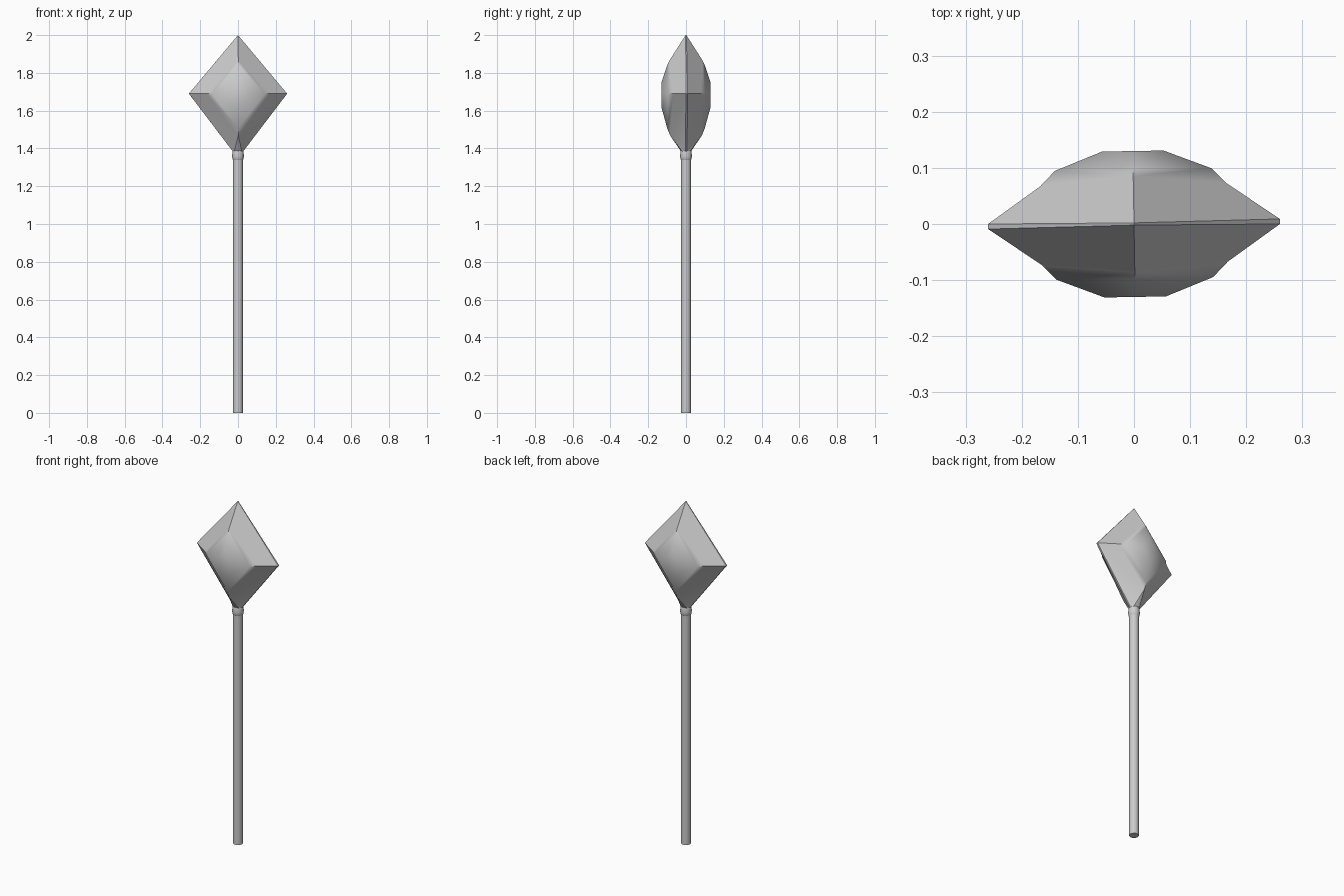
import bpy, bmesh, math

if "Cube" in bpy.data.objects:
    bpy.data.objects.remove(bpy.data.objects["Cube"])

TILT = math.radians(1.0)

def smooth(ob, angle):
    bpy.ops.object.select_all(action='DESELECT')
    ob.select_set(True)
    bpy.context.view_layer.objects.active = ob
    bpy.ops.object.shade_smooth_by_angle(angle=math.radians(angle))

def quarter(name, pts, faces, angle):
    """Front-right quarter of a part, mirrored in x and y."""
    bm = bmesh.new()
    vs = [bm.verts.new(p) for p in pts]
    for f in faces:
        bm.faces.new([vs[i] for i in f])
    bmesh.ops.recalc_face_normals(bm, faces=bm.faces)
    bm.normal_update()
    if bm.faces[:][0].normal.y > 0:
        bmesh.ops.reverse_faces(bm, faces=bm.faces[:])
    me = bpy.data.meshes.new(name)
    bm.to_mesh(me)
    bm.free()
    ob = bpy.data.objects.new(name, me)
    bpy.context.collection.objects.link(ob)
    mod = ob.modifiers.new("mirror", 'MIRROR')
    mod.use_axis = (True, True, False)
    mod.merge_threshold = 0.0002
    bpy.context.view_layer.objects.active = ob
    ob.select_set(True)
    bpy.ops.object.modifier_apply(modifier=mod.name)
    ob.rotation_euler.z = TILT
    smooth(ob, angle)
    return ob

def lathe(name, profile, sides=20):
    """Closed solid turned about the z axis from (radius, height) pairs."""
    bm = bmesh.new()
    rings = [[bm.verts.new((r * math.cos(2 * math.pi * i / sides),
                            r * math.sin(2 * math.pi * i / sides), z))
              for i in range(sides)] for r, z in profile]
    for a, b in zip(rings, rings[1:]):
        for i in range(sides):
            j = (i + 1) % sides
            bm.faces.new((a[i], a[j], b[j], b[i]))
    bm.faces.new(rings[0][::-1])
    bm.faces.new(rings[-1])
    me = bpy.data.meshes.new(name)
    bm.to_mesh(me)
    bm.free()
    ob = bpy.data.objects.new(name, me)
    bpy.context.collection.objects.link(ob)
    smooth(ob, 40)

# shaft
lathe("shaft", [(0.026, 0), (0.026, 1.36)])

# rounded collar under the head
lathe("collar", [(0.026, 1.338), (0.03, 1.345), (0.031, 1.36),
                 (0.03, 1.378), (0.027, 1.392), (0.022, 1.40)])

# diamond head: thin rim, sloping up to the gem setting
E = 0.0045
quarter("head", [
    (0, -0.002, 2.0), (0.26, -E, 1.69), (0.028, -E, 1.385),
    (0.02, -0.02, 1.385), (0, -0.027, 1.385),
    (0, -0.085, 1.87), (0.166, -0.07, 1.69), (0, -0.085, 1.47),
    (0, 0, 2.0), (0.26, 0, 1.69), (0.028, 0, 1.385)],
    [(0, 1, 6, 5), (1, 2, 7, 6), (2, 3, 7), (3, 4, 7),
     (0, 8, 9, 1), (1, 9, 10, 2)], 35)

# faceted domed gem on both faces
rings = [(1.0, 0.085, 0.07), (0.84, 0.099, 0.097), (0.33, 0.13, 0.13)]
pts = []
for s, y_end, y_side in rings:
    pts += [(0, -y_end, 1.69 + 0.18 * s), (0.166 * s, -y_side, 1.69),
            (0, -y_end, 1.69 - 0.22 * s)]
faces = [(6, 7, 8)]
for k in (0, 3):
    faces += [(k, k + 1, k + 4, k + 3), (k + 1, k + 2, k + 5, k + 4)]
quarter("gem", pts, faces, 50)
